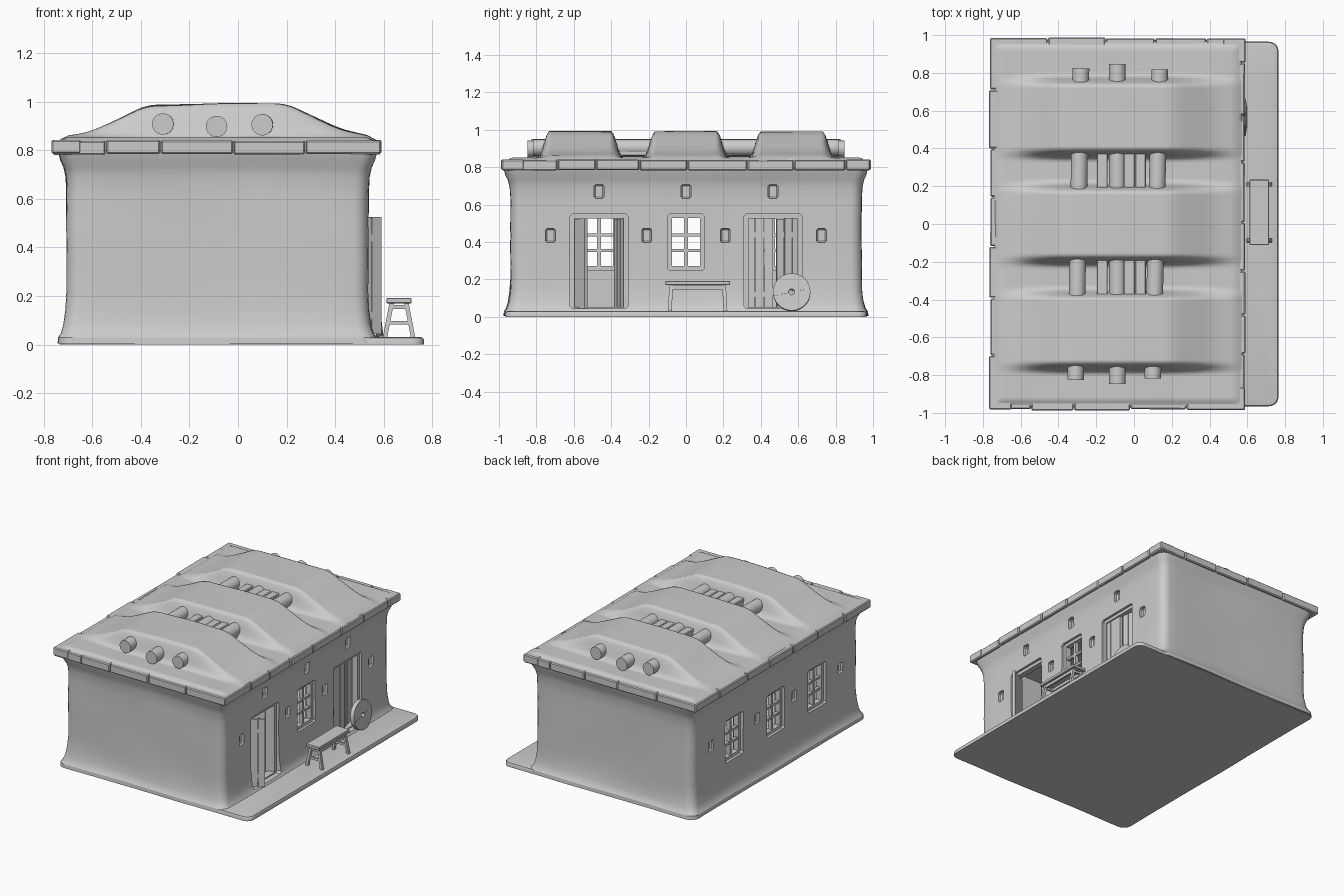
import bpy, bmesh, math, random
from mathutils import Matrix, Vector

random.seed(4)
if "Cube" in bpy.data.objects:
    bpy.data.objects.remove(bpy.data.objects["Cube"])

GREY = (0.6, 0.6, 0.6, 1)
clay = bpy.data.materials.new("clay grey")
clay.use_nodes = True
clay.diffuse_color = GREY
clay.node_tree.nodes["Principled BSDF"].inputs["Base Color"].default_value = GREY


def finish(name, bm, smooth=True, angle=35):
    bmesh.ops.recalc_face_normals(bm, faces=bm.faces)
    me = bpy.data.meshes.new(name)
    bm.to_mesh(me)
    bm.free()
    me.materials.append(clay)
    ob = bpy.data.objects.new(name, me)
    bpy.context.collection.objects.link(ob)
    if smooth:
        shade(ob, angle)
    return ob


def shade(ob, angle=35):
    bpy.ops.object.select_all(action='DESELECT')
    ob.select_set(True)
    bpy.context.view_layer.objects.active = ob
    bpy.ops.object.shade_smooth_by_angle(angle=math.radians(angle))


def add_box(bm, center, size, rot=None, bevel=0.0):
    m = Matrix.Translation(center) @ (rot or Matrix()) @ Matrix.Diagonal((*size, 1))
    verts = bmesh.ops.create_cube(bm, size=1, matrix=m)["verts"]
    if bevel:
        edges = list({e for v in verts for e in v.link_edges})
        bmesh.ops.bevel(bm, geom=edges, offset=bevel, segments=1, affect='EDGES')


def turn(deg, axis='Z'):
    return Matrix.Rotation(math.radians(deg), 4, axis)


def ring(x0, x1, y0, y1, r, steps=16):
    """Rounded rectangle outline with subdivided sides."""
    arcs = []
    for i, (cx, cy) in enumerate([(x1 - r, y1 - r), (x0 + r, y1 - r), (x0 + r, y0 + r), (x1 - r, y0 + r)]):
        for k in range(6):
            a = math.pi / 2 * (i + k / 5)
            arcs.append(Vector((cx + r * math.cos(a), cy + r * math.sin(a))))
    pts = []
    for p, q in zip(arcs, arcs[1:] + arcs[:1]):
        n = steps if (q - p).length > 0.3 else 1
        pts += [p.lerp(q, k / n) for k in range(n)]
    return pts


def loft(bm, rect, profile, r, wave=0.0):
    """Stack rounded rectangles; the profile lists (z, outward offset)."""
    x0, x1, y0, y1 = rect
    rows = []
    for z, o in profile:
        row = []
        for p in ring(x0 - o, x1 + o, y0 - o, y1 + o, r):
            w = 1 + wave * math.sin(p.x * 7 + z * 6) * math.cos(p.y * 6 - z * 9)
            row.append(bm.verts.new((p.x * w, p.y * w, z)))
        rows.append(row)
    for a, b in zip(rows, rows[1:]):
        for i in range(len(a)):
            j = (i + 1) % len(a)
            bm.faces.new((a[i], a[j], b[j], b[i]))
    bm.faces.new(rows[0])
    bm.faces.new(rows[-1])


def cut(ob, bm):
    cutter = finish("cutter", bm, False)
    cutter.hide_render = True
    mod = ob.modifiers.new("cut", 'BOOLEAN')
    mod.operation, mod.solver, mod.object = 'DIFFERENCE', 'EXACT', cutter
    bpy.context.view_layer.objects.active = ob
    bpy.ops.object.modifier_apply(modifier=mod.name)
    bpy.data.objects.remove(cutter)


# terrace slab
bm = bmesh.new()
loft(bm, (-0.735, 0.765, -0.965, 0.965), [(0, 0), (0.02, 0), (0.028, -0.004), (0.031, -0.015)], 0.05)
finish("terrace", bm)

# clay walls, flared at foot and top
bm = bmesh.new()
wall_profile = [(0.004, 0.035), (0.03, 0.033), (0.045, 0.022), (0.08, 0.012), (0.14, 0.004), (0.22, 0), (0.35, 0),
                (0.5, 0), (0.62, 0), (0.69, 0.003), (0.73, 0.012), (0.76, 0.026), (0.8, 0.036)]
loft(bm, (-0.705, 0.537, -0.937, 0.937), wall_profile, 0.06, 0.004)
walls = finish("walls", bm, False)
room = bmesh.new()
add_box(room, (-0.085, 0, 0.4), (1.08, 1.72, 0.72))
cut(walls, room)

# door, window and niche openings
DOORS, WINDOW_Z, FRONT_X, BACK_X = (-0.465, 0.465), 0.4, 0.5, -0.665
back_windows = (-0.465, 0, 0.465)
holes = bmesh.new()
for y in DOORS:
    add_box(holes, (0.53, y, 0.297), (0.24, 0.31, 0.505), bevel=0.012)
add_box(holes, (0.53, 0, WINDOW_Z), (0.24, 0.2, 0.3), bevel=0.012)
for y in back_windows:
    add_box(holes, (-0.7, y, WINDOW_Z), (0.24, 0.2, 0.3), bevel=0.012)
    add_box(holes, (0.56, y, 0.67), (0.1, 0.052, 0.075), bevel=0.008)
for y in (-0.725, -0.21, 0.21, 0.725):
    for x in (0.56, -0.73):
        add_box(holes, (x, y, 0.435), (0.1, 0.052, 0.075), bevel=0.008)
cut(walls, holes)
shade(walls, 30)


# window frames with glazing bars
def window(name, x, y):
    bm = bmesh.new()
    for s in (-1, 1):
        add_box(bm, (x, y + s * 0.088, WINDOW_Z), (0.04, 0.024, 0.3))
        add_box(bm, (x, y, WINDOW_Z + s * 0.14), (0.04, 0.19, 0.022))
    add_box(bm, (x, y, WINDOW_Z), (0.026, 0.02, 0.28))
    for z in (0.355, 0.437):
        add_box(bm, (x, y, z), (0.022, 0.17, 0.016))
    finish(name, bm, False)


window("front_window", FRONT_X, 0)
for i, y in enumerate(back_windows):
    window(f"back_window_{i + 1}", BACK_X, y)


# door frames and plank leaves
def leaf(name, x, y, angle, width=0.145):
    bm = bmesh.new()
    rot, n = turn(angle), 3
    for i in range(n):
        off = rot @ Vector(((i - 1) * width / n, 0, 0))
        add_box(bm, Vector((x, y, 0.285)) + off, (width / n - 0.003, 0.02, random.uniform(0.475, 0.49)), rot)
    for z in (0.12, 0.44):
        add_box(bm, (x, y, z), (width * 0.95, 0.014, 0.03), rot)
    finish(name, bm, False)


for i, y in enumerate(DOORS):
    bm = bmesh.new()
    for s in (-1, 1):
        add_box(bm, (FRONT_X, y + s * 0.143, 0.297), (0.04, 0.022, 0.5))
    add_box(bm, (FRONT_X, y, 0.538), (0.04, 0.3, 0.022))
    add_box(bm, (FRONT_X, y, 0.046), (0.05, 0.3, 0.014))
    finish(f"door_frame_{i + 1}", bm, False)
leaf("open_leaf_outer", 0.525, -0.57, 30)
leaf("open_leaf_inner", 0.435, -0.35, 20)
leaf("closed_leaf_left", 0.5, 0.395, 90)
leaf("closed_leaf_right", 0.475, 0.545, 105, 0.13)

# eave planks around the roof edge
bm = bmesh.new()
EX0, EX1, EY = -0.765, 0.59, 0.985


def plank_row(start, end, place):
    t = start
    while t < end - 0.01:
        length = random.uniform(0.2, 0.32)
        if end - t - length < 0.12:
            length = end - t
        place(t + length / 2, length - 0.004, random.uniform(-0.006, 0.004))
        t += length


for s in (-1, 1):
    ex = EX1 if s > 0 else EX0
    plank_row(EX0, EX1, lambda c, l, j: add_box(
        bm, (c, s * (EY - 0.06 + j), 0.812 + j / 2), (l, 0.12, 0.056), turn(j * 60), 0.006))
    plank_row(-EY, EY, lambda c, l, j: add_box(
        bm, (ex - s * (0.06 - j), c, 0.813 + j / 2), (0.12, l, 0.056), turn(j * 60), 0.006))
finish("eave_planks", bm, False)


# roof skin with three humps
def smoothstep(a, b, t):
    t = min(max((t - a) / (b - a), 0), 1)
    return t * t * (3 - 2 * t)


HUMP = [(-0.74, 0), (-0.62, 0.018), (-0.5, 0.07), (-0.38, 0.132), (-0.1, 0.14), (0.2, 0.138), (0.28, 0.1),
        (0.42, 0.035), (0.58, 0)]


def hump_x(x):
    for (a, p), (b, q) in zip(HUMP, HUMP[1:]):
        if x <= b:
            return p + (q - p) * (x - a) / (b - a)
    return 0


def roof_z(x, y):
    across = sum(hump_x(x + d) for d in (-0.04, -0.02, 0, 0.02, 0.04)) / 5
    along = max(1 - smoothstep(0.165, 0.228, abs(y - c)) for c in (-0.565, 0, 0.565))
    edge = min(x + 0.742, 0.572 - x, 0.965 - abs(y))
    ripple = 0.003 * math.sin(9 * x + 3 * y) * math.cos(5 * y)
    return 0.836 + 0.016 * smoothstep(0, 0.04, edge) + across * along + ripple


bm = bmesh.new()
bmesh.ops.create_grid(bm, x_segments=64, y_segments=150, size=1)
for v in bm.verts:
    x, y = -0.085 + v.co.x * 0.657, v.co.y * 0.965
    v.co = (x, y, roof_z(x, y))
rim = [e for e in bm.edges if e.is_boundary]
skirt = bmesh.ops.extrude_edge_only(bm, edges=rim)["geom"]
for v in skirt:
    if isinstance(v, bmesh.types.BMVert):
        v.co.z = 0.795
bmesh.ops.holes_fill(bm, edges=[e for e in bm.edges if e.is_boundary], sides=0)
finish("roof", bm, angle=60)

# roof beams poking out of the humps
for i, (x, tilt, z, half) in enumerate([(-0.295, -1, 0.908, 0.825), (-0.088, 0, 0.898, 0.848), (0.118, -1.3, 0.905, 0.818)]):
    bm = bmesh.new()
    m = Matrix.Translation((x, 0, z)) @ turn(tilt) @ turn(90, 'X')
    bmesh.ops.create_cone(bm, cap_ends=True, segments=24, radius1=0.044, radius2=0.044, depth=2 * half, matrix=m)
    finish(f"roof_beam_{i + 1}", bm)

# boards bridging the gaps between humps
bm = bmesh.new()
for y in (-0.2825, 0.2825):
    for x in (-0.168, -0.09, -0.025, 0.035, 0.12):
        add_box(bm, (x, y, 0.895), (0.058, 0.19, 0.07), bevel=0.005)
finish("gap_boards", bm, False)

# bench
bm = bmesh.new()
BX, BY = 0.663, 0.062
add_box(bm, (BX, BY, 0.181), (0.104, 0.345, 0.022), bevel=0.003)
for sx in (-1, 1):
    add_box(bm, (BX + sx * 0.033, BY, 0.157), (0.012, 0.29, 0.02))
    for sy in (-1, 1):
        tilt = turn(-sx * 11, 'Y') @ turn(sy * 3, 'X')
        add_box(bm, (BX + sx * 0.044, BY + sy * 0.145, 0.101), (0.018, 0.02, 0.146), tilt)
for sy in (-1, 1):
    for z, w in ((0.09, 0.085), (0.155, 0.07)):
        add_box(bm, (BX, BY + sy * 0.145, z), (w, 0.012, 0.016))
finish("bench", bm, False)

# round millstone leaning on the wall
bm = bmesh.new()
pts = [bm.verts.new((x, r, 0)) for x, r in ((-0.015, 0.016), (0.015, 0.016), (0.015, 0.1), (-0.015, 0.1))]
edges = [bm.edges.new((pts[i], pts[(i + 1) % 4])) for i in range(4)]
bmesh.ops.spin(bm, geom=pts + edges, cent=(0, 0, 0), axis=(1, 0, 0), angle=math.tau, steps=36)
bmesh.ops.remove_doubles(bm, verts=bm.verts, dist=0.0005)
for s in (-1, 1):
    seam = turn(12, 'X')
    add_box(bm, seam @ Vector((0.015, s * 0.057, 0)), (0.005, 0.08, 0.004), seam)
bm.transform(Matrix.Translation((0.572, 0.565, 0.132)) @ turn(-7, 'Y'))
finish("millstone", bm)
